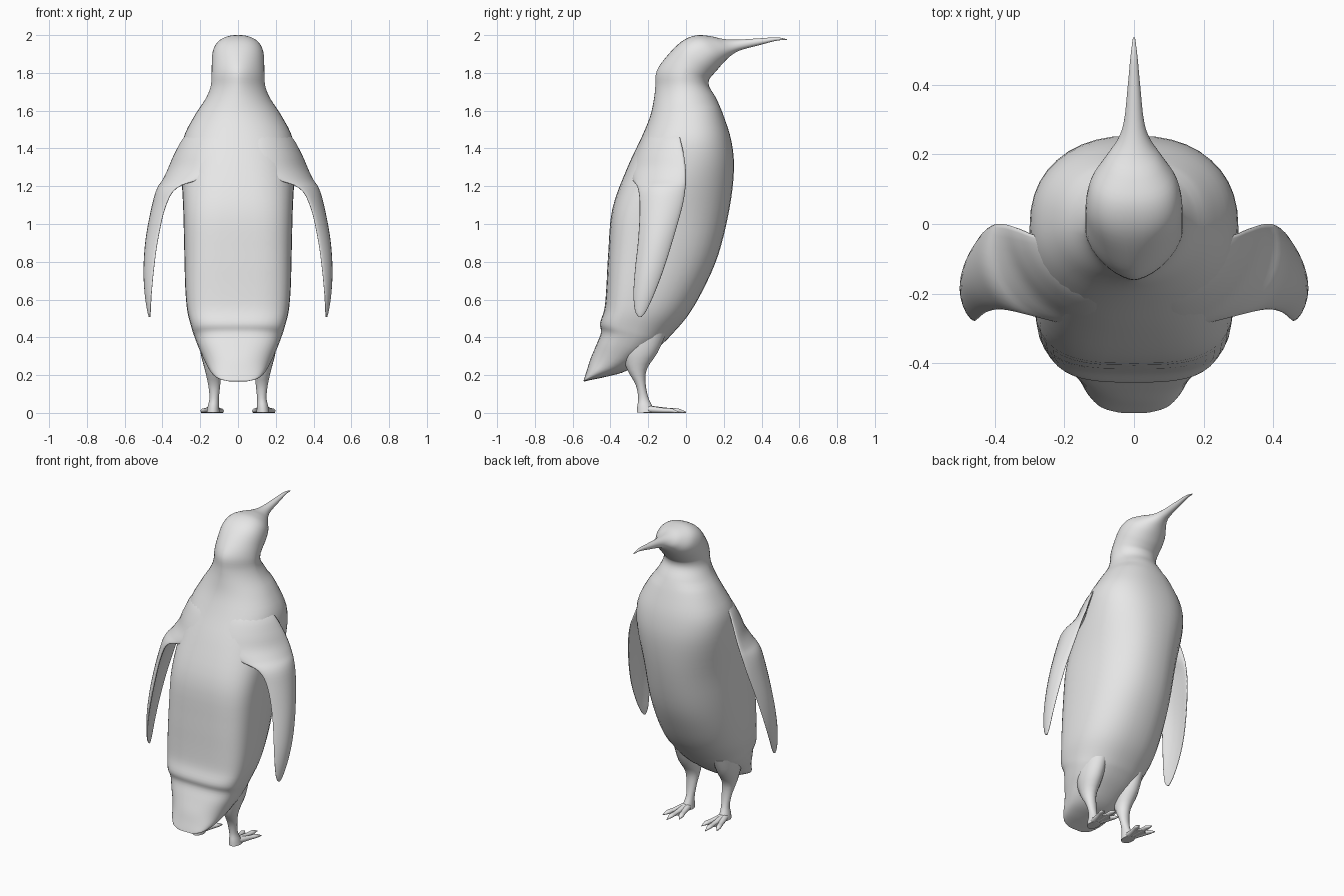
import bpy, bmesh, math
from mathutils import Vector

plumage = bpy.data.materials.new("pale grey")
plumage.diffuse_color = (0.8, 0.8, 0.8, 1)


def smooth_rows(rows, steps):
    """Catmull-Rom interpolation through rows of numbers."""
    out = []
    for i in range(len(rows) - 1):
        a, b, c, d = (rows[max(i - 1, 0)], rows[i], rows[i + 1],
                      rows[min(i + 2, len(rows) - 1)])
        for s in range(steps):
            t = s / steps
            out.append([0.5 * (2 * q + (r - p) * t + (2 * p - 5 * q + 4 * r - u) * t * t
                               + (3 * q - p - 3 * r + u) * t ** 3)
                        for p, q, r, u in zip(a, b, c, d)])
    return out + [list(rows[-1])]


def spow(v, p):
    return math.copysign(abs(v) ** (2 / p), v)


def skin(name, rings):
    """Closed surface through rings of points."""
    bm = bmesh.new()
    loops = [[bm.verts.new(p) for p in ring] for ring in rings]
    n = len(loops[0])
    for a, b in zip(loops, loops[1:]):
        for i in range(n):
            j = (i + 1) % n
            bm.faces.new((a[i], a[j], b[j], b[i]))
    bm.faces.new(loops[0])
    bm.faces.new(loops[-1])
    bmesh.ops.recalc_face_normals(bm, faces=bm.faces)
    for f in bm.faces:
        f.smooth = len(f.verts) == 4
    mesh = bpy.data.meshes.new(name)
    bm.to_mesh(mesh)
    bm.free()
    mesh.materials.append(plumage)
    ob = bpy.data.objects.new(name, mesh)
    bpy.context.collection.objects.link(ob)
    return ob


def mirror(ob):
    m = ob.modifiers.new("mirror", "MIRROR")
    m.use_axis = (True, False, False)
    m.use_mirror_merge = False


def ring(center, u, v, u_back=None, pu=2.0, p_back=2.0, n=36):
    """Superellipse ring; the back half may have its own reach and squareness."""
    u_back = u if u_back is None else u_back
    pts = []
    for i in range(n):
        a = 2 * math.pi * i / n
        front = math.cos(a) >= 0
        p = pu if front else p_back
        pts.append(Vector(center) + Vector(u if front else u_back) * spow(math.cos(a), p)
                   + Vector(v) * spow(math.sin(a), p))
    return pts


# Sections: back y, back z, front y, front z, half width, back squareness
torso = [
    (-.543, .168, -.535, .167, .050, 2.0),
    (-.538, .185, -.500, .175, .100, 2.1),
    (-.525, .225, -.420, .192, .137, 2.2),
    (-.506, .285, -.310, .225, .166, 2.3),
    (-.475, .360, -.190, .310, .205, 2.6),
    (-.450, .425, -.120, .370, .230, 2.8),
    (-.455, .475, -.080, .410, .246, 3.0),
    (-.432, .550, .010, .515, .268, 3.2),
    (-.422, .660, .092, .655, .279, 3.3),
    (-.412, .840, .172, .840, .284, 3.3),
    (-.390, 1.08, .230, 1.08, .290, 3.0),
    (-.310, 1.30, .254, 1.29, .300, 2.5),
    (-.235, 1.46, .240, 1.44, .290, 2.2),
    (-.190, 1.57, .200, 1.57, .232, 2.0),
    (-.170, 1.66, .160, 1.665, .172, 1.8),
    (-.162, 1.73, .124, 1.725, .145, 1.6),
]
head = [
    (-.155, 1.81, .122, 1.762, .140, 1.6),
    (-.100, 1.89, .138, 1.785, .139, 1.9),
    (-.025, 1.965, .162, 1.812, .137, 2.3),
    (.050, 1.998, .192, 1.847, .122, 2.3),
    (.125, 1.995, .230, 1.885, .084, 2.2),
    (.195, 1.980, .270, 1.912, .048, 2.1),
    (.270, 1.976, .315, 1.928, .029, 2.0),
    (.390, 1.983, .400, 1.950, .018, 2.0),
    (.480, 1.988, .482, 1.971, .010, 2.0),
    (.535, 1.978, .535, 1.973, .003, 2.0),
]

# Body, head, beak and tail as one continuous skin
rings = []
for yb, zb, yf, zf, w, p in smooth_rows(torso + head, 4):
    back, front = Vector((0, yb, zb)), Vector((0, yf, zf))
    # The squarer sections are widest toward the back
    c = back.lerp(front, .5 - .14 * min(max((p - 2.4) / .7, 0), 1))
    rings.append(ring(c, front - c, (w, 0, 0), c - back, 2.3 if w > .2 else 2.1, p, 40))
skin("body", rings)

# Flippers: z, front edge x y, back edge x y, half thickness, outward camber
flipper = [
    (1.57, .150, -.060, .050, -.150, .008, .008),
    (1.47, .275, -.035, .080, -.215, .018, .030),
    (1.38, .330, -.014, .080, -.260, .025, .045),
    (1.30, .365, -.002, .090, -.290, .028, .052),
    (1.24, .388, .000, .190, -.285, .026, .050),
    (1.19, .404, -.003, .325, -.255, .022, .036),
    (1.09, .428, -.020, .385, -.245, .019, .030),
    (.92, .460, -.068, .424, -.253, .016, .030),
    (.76, .478, -.118, .446, -.270, .013, .024),
    (.63, .480, -.168, .458, -.278, .010, .014),
    (.54, .473, -.210, .463, -.270, .007, .005),
    (.507, .468, -.236, .466, -.250, .004, .001),
]
rings = []
for z, xf, yf, xb, yb, th, camber in smooth_rows(flipper, 4):
    front, back = Vector((xf, yf, z)), Vector((xb, yb, z))
    half = (front - back) / 2
    out = Vector((half.y, -half.x, 0)).normalized()
    pts = []
    for i in range(24):
        a = 2 * math.pi * i / 24
        s = math.sin(a)
        pts.append((front + back) / 2 + half * math.cos(a) + out * (camber * s * s + th * s))
    rings.append(pts)
mirror(skin("flipper", rings))

# Legs: x, y, z, half width, half depth
leg = [
    (.135, -.235, .42, .070, .130),
    (.137, -.245, .32, .062, .095),
    (.132, -.260, .23, .044, .052),
    (.126, -.240, .15, .032, .027),
    (.126, -.226, .08, .025, .027),
    (.130, -.218, .035, .030, .040),
    (.132, -.212, .002, .034, .048),
]
mirror(skin("leg", [ring((x, y, z), (0, d, 0), (w, 0, 0), n=20)
                    for x, y, z, w, d in smooth_rows(leg, 3)]))

# Three clawed toes fanning forward from each ankle
for name, tip in (("inner_toe", (.080, -.045)), ("middle_toe", (.138, 0)),
                  ("outer_toe", (.195, -.040))):
    start, end = Vector((.132, -.225)), Vector(tip)
    side = (end - start).normalized()
    rows = []
    for t, w, h in ((0, .024, .021), (.3, .020, .017), (.6, .015, .013),
                    (.8, .016, .012), (.9, .009, .008), (1, .002, .003)):
        p = start.lerp(end, t)
        rows.append((p.x, p.y, w, h))
    mirror(skin(name, [ring((x, y, h), (side.y * w, -side.x * w, 0), (0, 0, h), n=12)
                       for x, y, w, h in smooth_rows(rows, 3)]))

# Webbing between the toes
outline = [(.115, -.20), (.149, -.20), (.178, -.10), (.155, -.085), (.137, -.06),
           (.118, -.085), (.097, -.10)]
mirror(skin("foot_web", [[(x, y, z) for x, y in outline] for z in (.002, .012)]))
